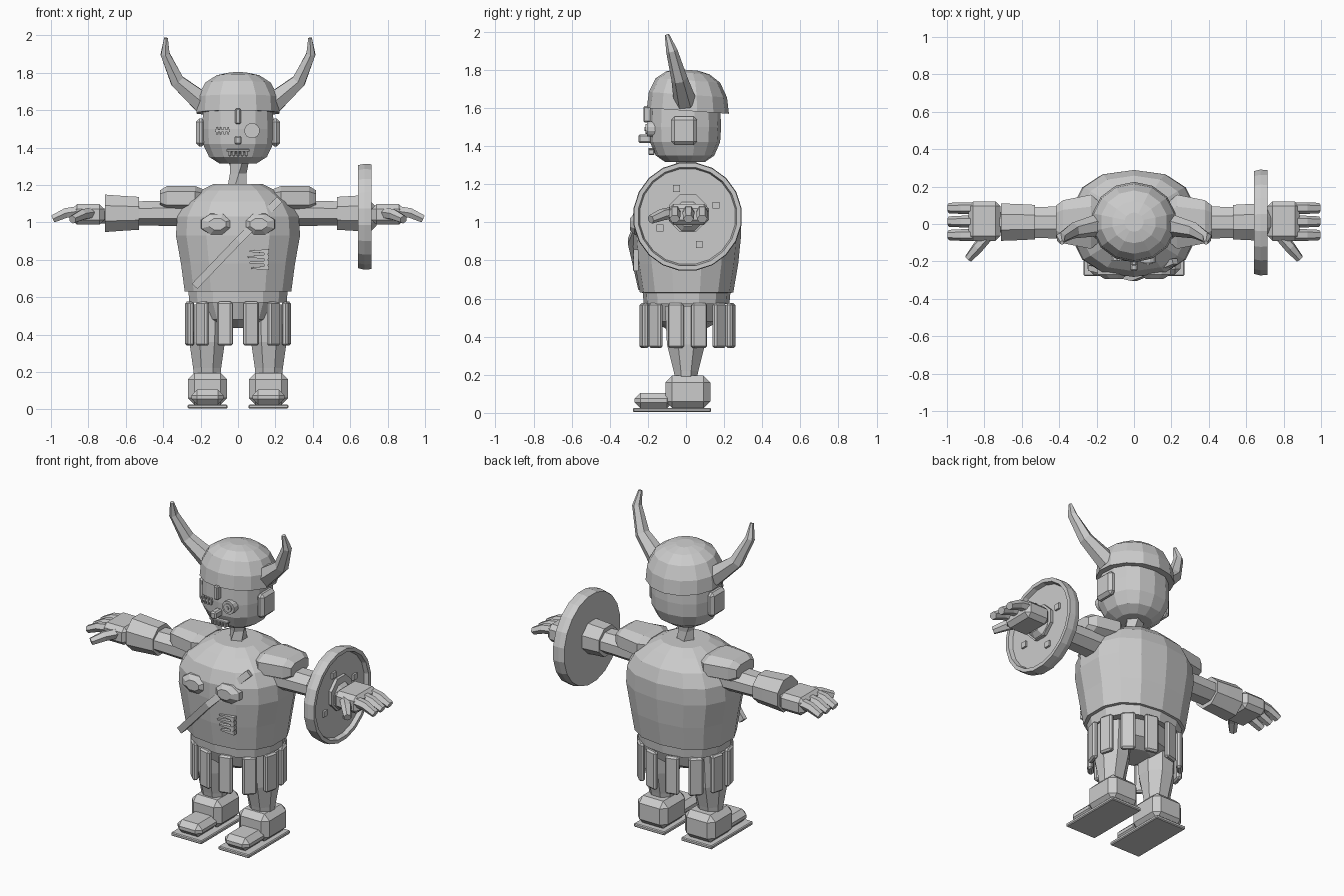
import bpy, bmesh, math
from mathutils import Vector, Matrix

cube = bpy.data.objects.get("Cube")
if cube:
    bpy.data.objects.remove(cube, do_unlink=True)

grey = bpy.data.materials.new("plain_grey")
grey.use_nodes = True
grey.diffuse_color = (0.6, 0.6, 0.6, 1)
grey.node_tree.nodes["Principled BSDF"].inputs["Base Color"].default_value = grey.diffuse_color


def finish(name, bm):
    bmesh.ops.recalc_face_normals(bm, faces=bm.faces)
    mesh = bpy.data.meshes.new(name)
    bm.to_mesh(mesh)
    bm.free()
    mesh.materials.append(grey)
    obj = bpy.data.objects.new(name, mesh)
    bpy.context.collection.objects.link(obj)
    return obj


def box(name, center, size, bevel=0.0, turn=None):
    """Chamfered box, optionally turned about its own centre."""
    bm = bmesh.new()
    bmesh.ops.create_cube(bm, size=1)
    bmesh.ops.scale(bm, vec=size, verts=bm.verts)
    if bevel:
        bmesh.ops.bevel(bm, geom=bm.edges[:], offset=bevel, segments=1, affect='EDGES')
    if turn:
        bmesh.ops.rotate(bm, matrix=turn, verts=bm.verts)
    bmesh.ops.translate(bm, vec=center, verts=bm.verts)
    return finish(name, bm)


def tube(name, path, radii, sides=8, power=2, axis=None, twist=0.0, lean=0.0):
    """Skin rounded cross-sections along a path; a fixed axis gives a lathe."""
    bm = bmesh.new()
    points = [Vector(p) for p in path]
    fit = math.cos(math.pi / sides) ** (2 / power)
    rings = []
    for i, point in enumerate(points):
        ahead = Vector(axis) if axis else points[min(i + 1, len(points) - 1)] - points[max(i - 1, 0)]
        ahead.normalize()
        ref = Vector((0, 0, 1)) if abs(ahead.y) > 0.9 else Vector((0, 1, 0))
        u = ref.cross(ahead).normalized()
        v = ahead.cross(u)
        ring = []
        for k in range(sides):
            a = math.tau * (k + 0.5) / sides + twist * i
            c, s = math.cos(a), math.sin(a)
            c = math.copysign(abs(c) ** (2 / power), c) / fit
            s = math.copysign(abs(s) ** (2 / power), s) / fit
            co = point + u * c * radii[i][0] + v * s * radii[i][1]
            co.z -= lean * co.y
            ring.append(bm.verts.new(co))
        rings.append(ring)
    for low, high in zip(rings, rings[1:]):
        for k in range(sides):
            n = (k + 1) % sides
            bm.faces.new((low[k], low[n], high[n], high[k]))
    bm.faces.new(rings[0])
    bm.faces.new(rings[-1])
    return finish(name, bm)


def lathe(name, profile, y=0.0, **options):
    """Upright body from (height, half width, half depth) rows."""
    return tube(name, [(0, y, row[0]) for row in profile],
                [row[1:] for row in profile], axis=(0, 0, 1), **options)


# Torso, pelvis, neck
lathe("torso", [(0.57, 0.26, 0.22), (0.63, 0.265, 0.225), (0.631, 0.285, 0.24),
                (0.78, 0.305, 0.265), (0.93, 0.332, 0.28), (1.03, 0.325, 0.28),
                (1.11, 0.28, 0.25), (1.17, 0.2, 0.19), (1.205, 0.13, 0.13)],
      sides=14, power=2.4, y=0.003)
lathe("pelvis", [(0.435, 0.09, 0.09), (0.48, 0.18, 0.16), (0.6, 0.23, 0.2)], sides=10)
lathe("neck", [(1.19, 0.045, 0.045), (1.26, 0.038, 0.038), (1.34, 0.05, 0.05)],
      sides=5, twist=0.4)

# Head and helmet
lathe("head", [(1.315, 0.1, 0.1), (1.35, 0.155, 0.15), (1.42, 0.188, 0.18),
               (1.5, 0.192, 0.185), (1.62, 0.185, 0.18)], sides=14, power=2.3, y=-0.005)
lathe("helmet", [(1.585, 0.222, 0.21), (1.67, 0.215, 0.2), (1.745, 0.175, 0.165),
                 (1.785, 0.115, 0.11), (1.8, 0.05, 0.05)], sides=14, y=0.01, lean=0.07)

# Face
box("brow_stud", (0, -0.2, 1.567), (0.03, 0.045, 0.085), 0.006)
box("nose", (0, -0.215, 1.438), (0.04, 0.07, 0.045), 0.008)
eye = (0.075, 1.49)
for part, radius, front in (("eye_ring", 0.04, -0.205), ("eye_disc", 0.026, -0.212), ("pupil", 0.01, -0.218)):
    tube(part, [(eye[0], -0.15, eye[1]), (eye[0], front, eye[1])], [(radius, radius)] * 2, sides=12)
box("closed_eye", (-0.082, -0.185, 1.49), (0.08, 0.02, 0.012))
for i in range(4):
    box(f"eye_stitch_{i}", (-0.112 + 0.02 * i, -0.187, 1.49), (0.009, 0.024, 0.04))
box("mouth", (0, -0.182, 1.385), (0.125, 0.03, 0.012), 0.003)
for i in range(5):
    box(f"tooth_{i}", (-0.044 + 0.022 * i, -0.182, 1.368), (0.016, 0.032, 0.03), 0.004)

# Chest strap and scar marks
tube("chest_strap", [(-0.23, -0.235, 0.66), (0, -0.29, 0.9), (0.22, -0.2, 1.12)],
     [(0.02, 0.015)] * 3, sides=4)
for i in range(4):
    z = 0.755 + 0.03 * i
    tube(f"scar_mark_{i}", [(0.05 + 0.012 * abs(i - 2), -0.268, z), (0.165, -0.262, z)],
         [(0.004, 0.01), (0.011, 0.014)], sides=4)
box("scar_spine", (0.15, -0.262, 0.8), (0.02, 0.025, 0.105))

# Skirt flaps
for i in range(12):
    a = math.radians(30 * i + 15)
    spot = (0.268 * math.cos(a), 0.008 + 0.235 * math.sin(a), 0.458)
    box(f"skirt_flap_{i}", spot, (0.034, 0.084, 0.235), 0.01, Matrix.Rotation(a, 3, 'Z'))

for side, label in ((1, "left"), (-1, "right")):
    def sided(points):
        return [(side * x, y, z) for x, y, z in points]

    def along(name, rows, y, z, **options):
        """Limb along x from (x, half height, half depth) rows."""
        tube(f"{label}_{name}", [(side * row[0], y, z) for row in rows],
             [row[1:] for row in rows], axis=(side, 0, 0), **options)

    def block(name, center, size, bevel):
        box(f"{label}_{name}", (side * center[0], *center[1:]), size, bevel)

    # Horn and ear
    tube(f"{label}_horn",
         sided([(0.19, -0.005, 1.64), (0.325, -0.035, 1.755), (0.39, -0.075, 1.9), (0.385, -0.1, 1.985)]),
         [(0.055, 0.052), (0.037, 0.037), (0.024, 0.026), (0.01, 0.01)], sides=6)
    block("ear", (0.2, -0.01, 1.48), (0.05, 0.135, 0.15), 0.018)

    # Chest muscle
    tube(f"{label}_pec", sided([(0.115, -0.2, 0.99), (0.115, -0.27, 0.99), (0.11, -0.295, 0.99)]),
         [(0.085, 0.06), (0.08, 0.055), (0.045, 0.03)], sides=8, axis=(0, 1, 0))

    # Arm
    along("pauldron", [(0.19, 0.05, 0.11), (0.23, 0.066, 0.145), (0.38, 0.066, 0.115), (0.418, 0.042, 0.085)],
          0.012, 1.128, power=3)
    along("upper_arm", [(0.25, 0.07, 0.09), (0.54, 0.064, 0.082)], 0.008, 1.048)
    along("bracer", [(0.53, 0.088, 0.092), (0.6, 0.092, 0.096), (0.71, 0.1, 0.1)], 0.01, 1.048)
    along("wrist", [(0.7, 0.04, 0.055), (0.76, 0.04, 0.055)], 0.01, 1.035)
    block("palm", (0.8, 0.015, 1.042), (0.17, 0.21, 0.11), 0.025)
    for i in range(3):
        y = 0.085 - 0.072 * i
        tube(f"{label}_finger_{i}", sided([(0.85, y, 1.06), (0.92, y, 1.05), (0.99, y, 1.018)]),
             [(0.027, 0.027), (0.026, 0.027), (0.02, 0.024)], sides=6)
    tube(f"{label}_thumb", sided([(0.79, -0.07, 1.05), (0.835, -0.125, 1.04), (0.885, -0.185, 1.015)]),
         [(0.028, 0.028), (0.027, 0.027), (0.02, 0.02)], sides=6)

    # Leg and boot
    tube(f"{label}_leg", sided([(0.165, 0, 0.17), (0.165, 0, 0.22), (0.165, 0, 0.36), (0.16, 0, 0.56)]),
         [(0.07, 0.055), (0.075, 0.065), (0.095, 0.1), (0.1, 0.11)], sides=8, axis=(0, 0, 1))
    block("boot", (0.163, 0.01, 0.11), (0.21, 0.235, 0.17), 0.035)
    block("boot_toe", (0.163, -0.17, 0.065), (0.17, 0.2, 0.08), 0.03)
    block("boot_sole", (0.163, -0.073, 0.015), (0.212, 0.41, 0.022), 0.005)

# Shield with raised rim, boss and rivets
shield = [(0.642, 0.275), (0.675, 0.283), (0.715, 0.28), (0.715, 0.258), (0.69, 0.25)]
tube("shield", [(x, 0.008, 1.03) for x, r in shield], [(r, r) for x, r in shield], sides=20, axis=(1, 0, 0))
tube("shield_boss", [(0.68, 0.01, 1.03), (0.715, 0.01, 1.03), (0.74, 0.01, 1.03)],
     [(0.085, 0.085), (0.075, 0.075), (0.05, 0.05)], sides=8)
for i in range(4):
    a = math.radians(22 + 90 * i)
    box(f"shield_rivet_{i}", (0.692, 0.01 + 0.158 * math.cos(a), 1.03 + 0.158 * math.sin(a)),
        (0.02, 0.036, 0.036))
